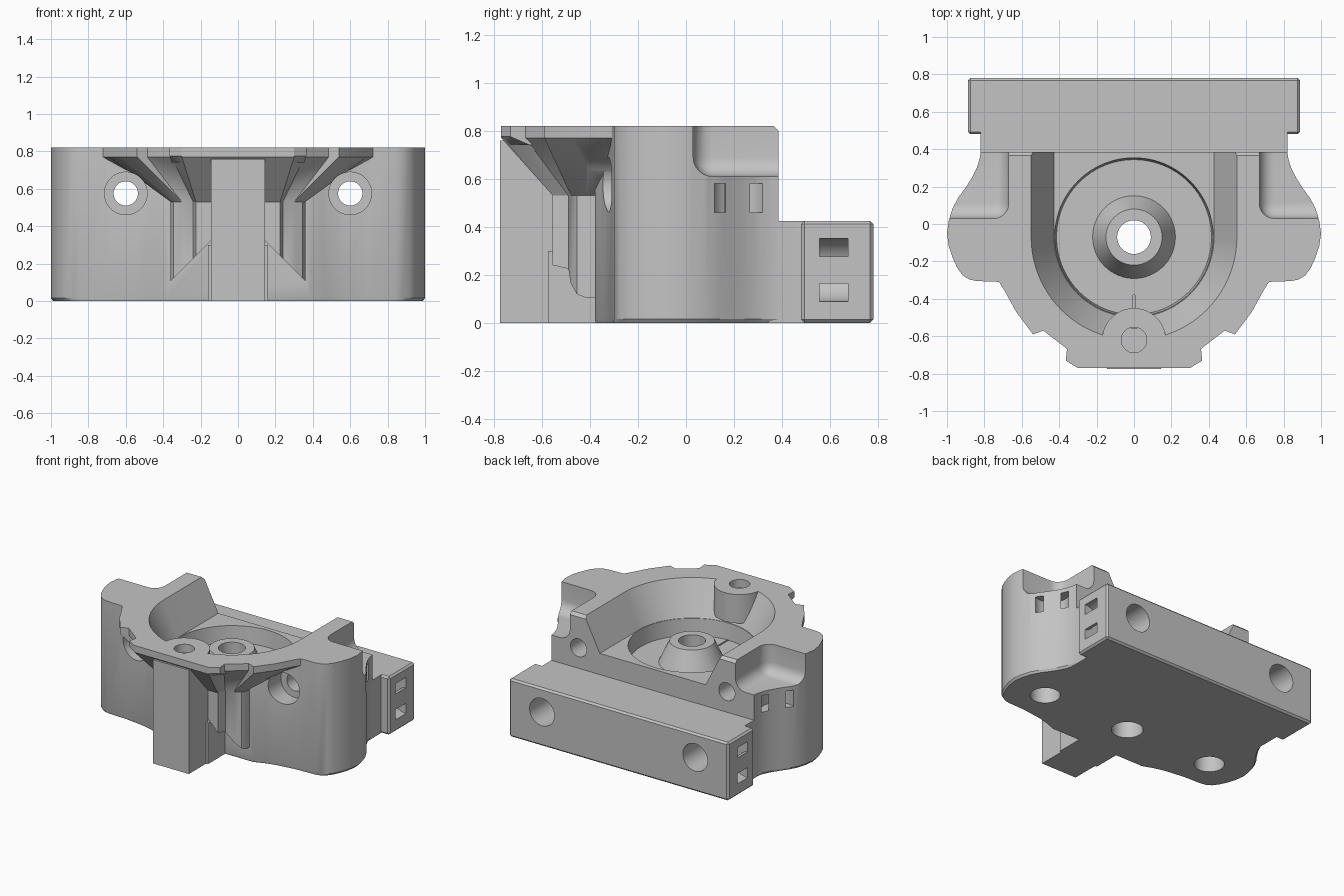
import bpy, bmesh, math
from mathutils import Matrix, Vector

if "Cube" in bpy.data.objects:
    bpy.data.objects.remove(bpy.data.objects["Cube"], do_unlink=True)

SHADE = (0.55, 0.55, 0.55, 1)
grey = bpy.data.materials.new("mid_grey")
grey.use_nodes = True
grey.diffuse_color = SHADE
grey.node_tree.nodes["Principled BSDF"].inputs["Base Color"].default_value = SHADE


def finish(name, bm):
    bmesh.ops.recalc_face_normals(bm, faces=bm.faces)
    mesh = bpy.data.meshes.new(name)
    bm.to_mesh(mesh)
    bm.free()
    mesh.materials.append(grey)
    obj = bpy.data.objects.new(name, mesh)
    bpy.context.collection.objects.link(obj)
    return obj


def box(name, x, y, z, bevel=0, segments=1):
    bm = bmesh.new()
    bmesh.ops.create_cube(bm, size=1)
    for v in bm.verts:
        v.co = [lo + (hi - lo) * (c + 0.5) for c, (lo, hi) in zip(v.co, (x, y, z))]
    if bevel:
        bmesh.ops.bevel(bm, geom=bm.edges[:], offset=bevel, segments=segments,
                        profile=0.5, affect='EDGES')
    return finish(name, bm)


def rod(name, start, end, r1, r2=None, sides=64):
    a, b = Vector(start), Vector(end)
    bm = bmesh.new()
    turn = (b - a).to_track_quat('Z', 'Y').to_matrix().to_4x4()
    bmesh.ops.create_cone(bm, cap_ends=True, segments=sides, radius1=r1,
                          radius2=r1 if r2 is None else r2, depth=(b - a).length,
                          matrix=Matrix.Translation((a + b) / 2) @ turn)
    return finish(name, bm)


def loft(name, levels):
    """Skin between mirrored half outlines, each given as (z, points)."""
    bm = bmesh.new()
    rings = []
    for z, half in levels:
        ring = list(half) + [(-x, y) for x, y in reversed(half)]
        rings.append([bm.verts.new((x, y, z)) for x, y in ring])
    n = len(rings[0])
    for low, high in zip(rings, rings[1:]):
        for i in range(n):
            j = (i + 1) % n
            bm.faces.new((low[i], low[j], high[j], high[i]))
    bm.faces.new(rings[0])
    bm.faces.new(rings[-1])
    bmesh.ops.triangulate(bm, faces=bm.faces[:])
    return finish(name, bm)


def combine(target, tool, operation):
    mod = target.modifiers.new("join", 'BOOLEAN')
    mod.object, mod.operation, mod.solver = tool, operation, 'EXACT'
    bpy.context.view_layer.objects.active = target
    bpy.ops.object.modifier_apply(modifier=mod.name)
    bpy.data.objects.remove(tool, do_unlink=True)


def add(tool):
    combine(body, tool, 'UNION')


def cut(tool):
    combine(body, tool, 'DIFFERENCE')


def tie_channel(start, end, outer, inner):
    """Cut a curved channel that opens as two slots."""
    ring = rod("tie_channel", start, end, outer)
    a, b = Vector(start), Vector(end)
    combine(ring, rod("channel_core", a - (b - a), b + (b - a), inner), 'DIFFERENCE')
    cut(ring)


# Main body with two rounded lobes, a fine bottom chamfer and a rear top chamfer
outline = [(0.82, 0.385), (0.825, 0.35), (0.84, 0.3), (0.865, 0.25), (0.9, 0.195),
           (0.94, 0.14), (0.97, 0.085), (0.99, 0.02), (1, -0.05), (0.99, -0.12),
           (0.97, -0.18), (0.945, -0.235), (0.915, -0.275), (0.88, -0.297),
           (0.84, -0.305), (0.7, -0.31), (0.55, -0.33), (0.47, -0.35), (0.39, -0.38)]
base = [(x * 0.988, y if y > 0.3 else y * 0.988) for x, y in outline]
top = [(x, min(y, 0.365)) for x, y in outline]
body = loft("body", [(0, base), (0.015, outline), (0.8, outline), (0.82, top)])

# Overhanging front: stepped ribs with a gabled underside, flaring under the top plate
neck = [(0.36, -0.25), (0.36, -0.42), (0.345, -0.455), (0.3, -0.48), (0.24, -0.49),
        (0.225, -0.555), (0.15, -0.555)]
rim = [(0.76, -0.25), (0.69, -0.36), (0.63, -0.47), (0.54, -0.59), (0.485, -0.57),
       (0.355, -0.67), (0.3, -0.77)]
flare = loft("front_flare", [(0.05, neck), (0.53, neck), (0.77, rim), (0.82, rim)])
combine(flare, loft("gable_cutter", [(-0.1, [(0.565, -0.379), (0.565, -0.9)]),
                                     (0.464, [(0.001, -0.379), (0.001, -0.9)])]), 'DIFFERENCE')
add(flare)
add(loft("front_lip", [(0.74, [(0.34, -0.5), (0.355, -0.65), (0.3, -0.73)]),
                       (0.775, [(0.34, -0.5), (0.365, -0.73), (0.3, -0.77)]),
                       (0.82, [(0.34, -0.5), (0.365, -0.73), (0.3, -0.77)])]))

# Rear mounting block
add(box("rear_neck", (-0.82, 0.82), (0.3, 0.52), (0, 0.425)))
add(box("rear_block", (-0.888, 0.888), (0.48, 0.78), (0, 0.425), 0.013))


# Open U-shaped tray with sloping walls around the front boss, then the round well
def tray(r):
    arc = [(r * math.cos(t * math.pi / 48), -0.07 - r * math.sin(t * math.pi / 48))
           for t in range(24)]
    return [(r, 0.44)] + arc + [(0.001, -0.07 - r)]


tray_cutter = loft("tray_cutter", [(0.58, tray(0.428)), (0.82, tray(0.55)), (0.86, tray(0.57))])
combine(tray_cutter, rod("front_boss", (0, -0.62, 0.61), (0, -0.62, 1), 0.17), 'DIFFERENCE')
cut(tray_cutter)
cut(rod("well_cutter", (0, -0.07, 0.46), (0, -0.07, 0.605), 0.414, 0.426, 96))

# Centre boss and the upright holes
add(rod("centre_boss", (0, -0.07, 0.43), (0, -0.07, 0.615), 0.235, 0.15))
cut(rod("centre_hole", (0, -0.07, -0.1), (0, -0.07, 0.9), 0.09))
cut(rod("front_boss_hole", (0, -0.62, 0.66), (0, -0.62, 0.9), 0.068))
cut(rod("centre_bottom_bore", (0, -0.07, -0.1), (0, -0.07, 0.12), 0.105))

for s in (-1, 1):
    # Bolt bores
    cut(rod("bolt_hole", (s * 0.6, -0.5, 0.575), (s * 0.6, 0.6, 0.575), 0.065))
    cut(rod("bolt_counterbore", (s * 0.6, -0.9, 0.575), (s * 0.6, -0.2, 0.575), 0.114))
    cut(rod("block_hole", (s * 0.62, 0.45, 0.25), (s * 0.62, 0.9, 0.25), 0.1))
    cut(rod("bottom_hole", (s * 0.71, -0.07, -0.1), (s * 0.71, -0.07, 0.3), 0.1))
    # Rounded rear shoulder pockets
    pocket_x = sorted((s * 0.67, s * 1.3))
    cut(box("shoulder_pocket", pocket_x, (0.03, 0.7), (0.61, 1.1), 0.08, 6))
    # Curved tie channels through the sides of the body and the block
    tie_channel((s * 0.9, 0.223, 0.46), (s * 0.9, 0.223, 0.58), 0.117, 0.062)
    tie_channel((s * 0.888, 0.555, 0.22), (s * 0.888, 0.675, 0.22), 0.132, 0.057)

# Support column under the front lip, tied to the body by a low web
column = box("support_column", (-0.145, 0.145), (-0.775, -0.555), (0, 0.76))
web = box("support_web", (-0.16, 0.16), (-0.575, -0.36), (0, 0.3))

for obj in (body, column, web):
    bpy.ops.object.select_all(action='DESELECT')
    obj.select_set(True)
    bpy.context.view_layer.objects.active = obj
    bpy.ops.object.shade_smooth_by_angle(angle=math.radians(28))
